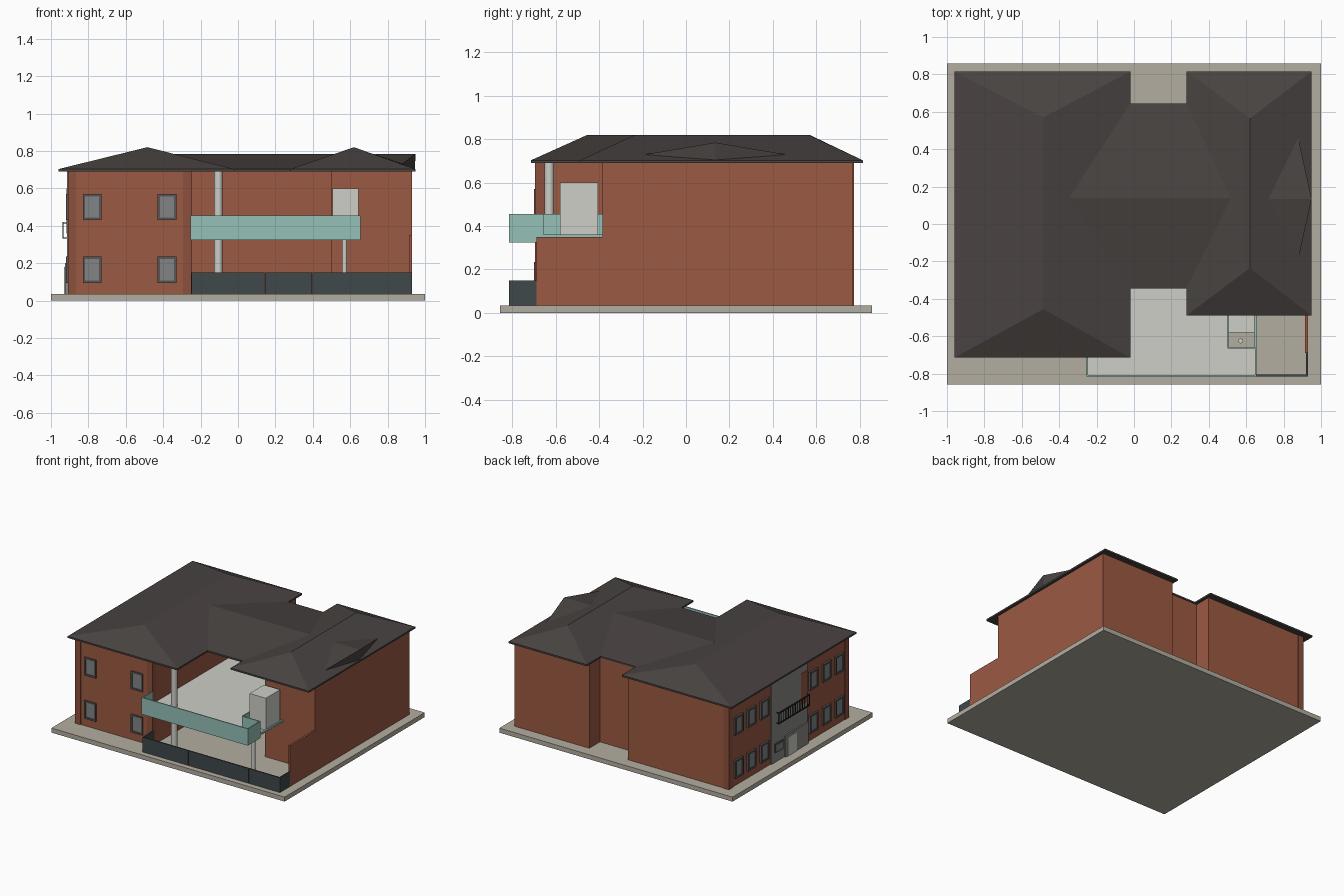
import bpy, math

if "Cube" in bpy.data.objects:
    bpy.data.objects.remove(bpy.data.objects["Cube"])

def mat(name, r, g, b):
    m = bpy.data.materials.new(name)
    m.diffuse_color = (r, g, b, 1)
    m.use_nodes = True
    m.node_tree.nodes["Principled BSDF"].inputs["Base Color"].default_value = m.diffuse_color
    return m

BRICK = mat("brick", .33, .10, .055)
PIER = mat("brick_dark", .27, .08, .045)
ROOF = mat("roof_tile", .065, .056, .053)
STONE = mat("paving", .45, .42, .35)
TEAL = mat("teal_panel", .30, .53, .47)
DARK = mat("slate_panel", .05, .065, .07)
WHITE = mat("render_white", .62, .62, .58)
GREY = mat("render_grey", .25, .25, .24)
FRAME = mat("window_frame", .10, .095, .09)
GLASS = mat("glass", .22, .23, .24)
BLACK = mat("metal", .02, .02, .02)


def mesh(name, verts, faces, m):
    me = bpy.data.meshes.new(name)
    me.from_pydata(verts, [], faces)
    me.materials.append(m)
    ob = bpy.data.objects.new(name, me)
    bpy.context.collection.objects.link(ob)
    return ob


def box(name, x0, x1, y0, y1, z0, z1, m):
    v = [(x, y, z) for z in (z0, z1) for x, y in ((x0, y0), (x1, y0), (x1, y1), (x0, y1))]
    f = [(3, 2, 1, 0), (4, 5, 6, 7)] + [(i, (i + 1) % 4, 4 + (i + 1) % 4, 4 + i) for i in range(4)]
    return mesh(name, v, f, m)


def prism(name, outline, z0, z1, m):
    # vertical extrusion of a counter-clockwise plan outline
    n = len(outline)
    v = [(x, y, z) for z in (z0, z1) for x, y in outline]
    f = [tuple(range(n - 1, -1, -1)), tuple(range(n, 2 * n))]
    f += [(i, (i + 1) % n, n + (i + 1) % n, n + i) for i in range(n)]
    return mesh(name, v, f, m)


def column(name, x, y, r, z0, z1):
    bpy.ops.mesh.primitive_cylinder_add(vertices=24, radius=r, depth=z1 - z0, location=(x, y, (z0 + z1) / 2))
    ob = bpy.context.object
    ob.name = name
    ob.data.materials.append(WHITE)
    bpy.ops.object.shade_smooth_by_angle()


def hip(name, x0, x1, y0, y1, ra, rb):
    # eave slab with fascia, then slopes up to the ridge ra-rb
    ob_v = [(x, y, z) for z in (.69, .703) for x, y in ((x0, y0), (x1, y0), (x1, y1), (x0, y1))] + [ra, rb]
    f = [(3, 2, 1, 0)] + [(i, (i + 1) % 4, 4 + (i + 1) % 4, 4 + i) for i in range(4)]
    f += [(4, 5, 8), (5, 6, 9, 8), (6, 7, 9), (7, 4, 8, 9)]
    return mesh(name, ob_v, f, ROOF)


def window(c, zc, front):
    # c is the position along the wall; front walls face -y, side walls face -x
    w, h, t = .05, .07, .013
    parts = [(-w, w, -h, -h + t, FRAME, .010), (-w, w, h - t, h, FRAME, .010),
             (-w, -w + t, -h + t, h - t, FRAME, .010), (w - t, w, -h + t, h - t, FRAME, .010),
             (-w + t, w - t, -h + t, h - t, GLASS, .004)]
    for a, b, z0, z1, m, d in parts:
        name = "window_pane" if m is GLASS else "window_frame"
        if front:
            box(name, c + a, c + b, -.69 - d, -.685, zc + z0, zc + z1, m)
        else:
            box(name, -.91 - d, -.905, c + a, c + b, zc + z0, zc + z1, m)


# Paved base
box("base", -1, 1, -.857, .858, 0, .035, STONE)

# Brick walls: U-shaped plan around the deep open terrace
prism("brick_walls", [(-.905, -.69), (-.25, -.69), (-.25, .42), (.5, .42), (.5, -.385), (.93, -.385),
                      (.93, .77), (.29, .77), (.29, .64), (-.04, .64), (-.04, .77), (-.905, .77)],
      .035, .69, BRICK)
box("garden_wall", .915, .93, -.69, -.385, .035, .35, BRICK)

# Corner piers
for x0, x1, y0, y1 in ((-.91, -.865, -.695, -.65), (-.295, -.246, -.695, -.65), (-.91, -.865, .73, .774)):
    box("corner_pier", x0, x1, y0, y1, .035, .69, PIER)

# Roofs
hip("left_roof", -.96, -.02, -.715, .815, (-.485, -.455, .82), (-.485, .57, .82))
hip("right_roof", .28, .95, -.49, .815, (.62, -.235, .82), (.62, .565, .82))
mesh("centre_roof",
     [(x, y, z) for x in (-.34, .52) for y, z in ((-.345, .69), (-.345, .703), (.14, .785), (.645, .703), (.645, .69))],
     [(0, 1, 2, 3, 4), (9, 8, 7, 6, 5)] + [(i, 5 + i, 5 + (i + 1) % 5, (i + 1) % 5) for i in range(5)], ROOF)
# Small prow gable on the right slope
mesh("prow_gable", [(.72, .135, .785), (.95, .135, .785), (.878, .46, .73), (.878, -.19, .73), (.945, .135, .702)],
     [(0, 1, 2), (0, 3, 1), (1, 4, 2), (1, 3, 4), (0, 2, 4, 3)], ROOF)

# Terrace deck, with a notch at the right
prism("terrace_deck", [(-.25, -.81), (.65, -.81), (.65, -.66), (.5, -.66), (.5, .42), (-.25, .42)], .325, .36, WHITE)

# Teal parapet following the deck edge
for x0, x1, y0, y1 in ((-.255, .655, -.815, -.807), (.647, .655, -.807, -.66), (.5, .655, -.665, -.657),
                       (.496, .504, -.657, -.385), (-.255, -.247, -.807, -.69)):
    box("parapet", x0, x1, y0, y1, .325, .455, TEAL)
box("notch_edge", .643, .655, -.657, -.385, .345, .36, TEAL)

# White shaft box and columns
box("shaft_box", .505, .645, -.58, -.405, .35, .60, WHITE)
column("roof_column", -.105, -.63, .022, .035, .69)
column("deck_column", .57, -.625, .013, .035, .325)

# Low slate fence in panels
xs = [-.25, -.12, .144, .396, .663, .93]
for a, b in zip(xs, xs[1:]):
    box("fence_panel", a + .001, b - .001, -.815, -.805, .035, .15, DARK)
for x in (-.25, .92):
    box("fence_return", x, x + .01, -.805, -.69, .035, .15, DARK)

# Windows on the front and left walls
for zc in (.165, .50):
    for x in (-.78, -.38):
        window(x, zc, True)
    for off in (.30, .46, .615):
        for s in (-1, 1):
            window(.04 + s * off, zc, False)

# Entrance bay on the left wall
box("entrance_bay", -.914, -.90, -.18, .26, .035, .69, GREY)
box("porch", -.925, -.91, -.18, .10, .035, .20, GREY)
box("entrance_door", -.929, -.92, -.03, .08, .035, .18, WHITE)
box("bay_window_frame", -.921, -.91, .12, .22, .11, .18, FRAME)
box("bay_window_pane", -.923, -.92, .132, .208, .12, .17, GLASS)
box("balcony_door", -.918, -.91, -.17, -.10, .36, .60, BRICK)

# Small balcony railing
for z in (.335, .415):
    box("balcony_rail", -.938, -.932, -.18, .20, z - .004, z + .004, BLACK)
for i in range(14):
    y = -.177 + i * .374 / 13
    box("balcony_bar", -.937, -.933, y - .002, y + .002, .335, .415, BLACK)
for y in (-.18, .196):
    for z in (.335, .415):
        box("balcony_bracket", -.935, -.91, y, y + .004, z - .003, z + .003, BLACK)
